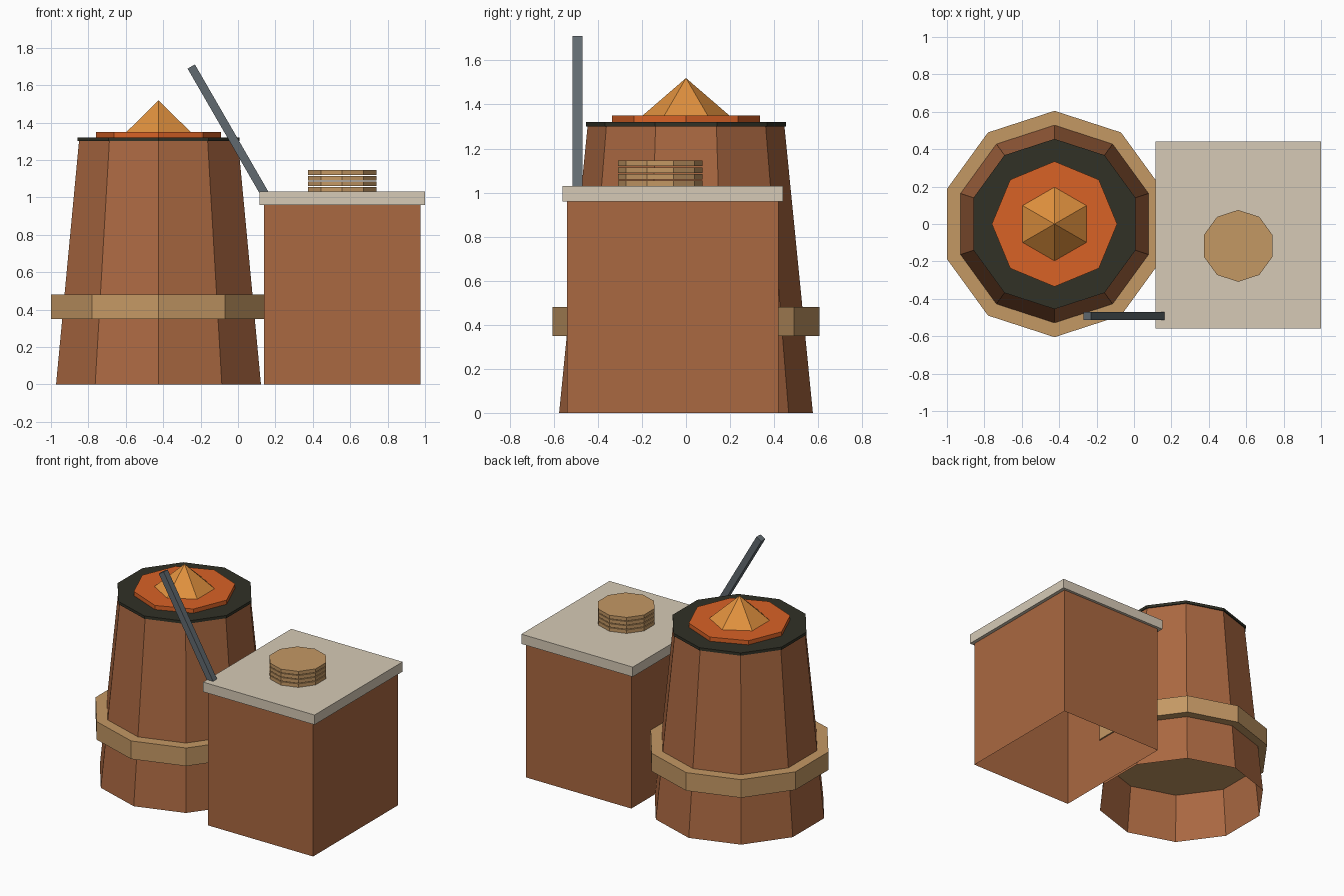
import bpy, math
from mathutils import Matrix, Vector

if "Cube" in bpy.data.objects:
    bpy.data.objects.remove(bpy.data.objects["Cube"])


def lin(c):
    c /= 255
    return c / 12.92 if c <= 0.04045 else ((c + 0.055) / 1.055) ** 2.4


def material(name, r, g, b):
    m = bpy.data.materials.new(name)
    m.diffuse_color = (lin(r), lin(g), lin(b), 1)
    m.use_nodes = True
    m.node_tree.nodes["Principled BSDF"].inputs["Base Color"].default_value = m.diffuse_color
    return m


CLAY = material("clay", 170, 104, 65)
TAN = material("tan", 196, 152, 100)
STONE = material("pale_stone", 214, 202, 182)
CHAR = material("charred_rim", 49, 49, 38)
EMBER = material("ember_orange", 217, 98, 38)
FLAME = material("flame_gold", 224, 145, 62)
IRON = material("iron", 97, 106, 112)


def add_mesh(name, verts, faces, mat):
    me = bpy.data.meshes.new(name)
    me.from_pydata(verts, [], faces)
    me.materials.append(mat)
    ob = bpy.data.objects.new(name, me)
    bpy.context.collection.objects.link(ob)
    return ob


def prism(name, n, center, r0, r1, z0, z1, mat, caps=True):
    """n-sided frustum (or pyramid when r1 is 0), first corner towards +y."""
    cx, cy = center
    ring = [(math.cos(math.pi / 2 + math.tau * i / n),
             math.sin(math.pi / 2 + math.tau * i / n)) for i in range(n)]
    verts = [(cx + r0 * c, cy + r0 * s, z0) for c, s in ring]
    if r1 == 0:
        verts.append((cx, cy, z1))
        faces = [(i, (i + 1) % n, n) for i in range(n)]
    else:
        verts += [(cx + r1 * c, cy + r1 * s, z1) for c, s in ring]
        faces = [(i, (i + 1) % n, n + (i + 1) % n, n + i) for i in range(n)]
        if caps:
            faces.append(tuple(range(n, 2 * n)))
    if caps:
        faces.append(tuple(reversed(range(n))))
    return add_mesh(name, verts, faces, mat)


def box(name, x, y, z, mat, caps=True):
    verts = [(a, b, c) for c in z for a, b in
             ((x[0], y[0]), (x[1], y[0]), (x[1], y[1]), (x[0], y[1]))]
    faces = [(i, (i + 1) % 4, 4 + (i + 1) % 4, 4 + i) for i in range(4)]
    if caps:
        faces += [(3, 2, 1, 0), (4, 5, 6, 7)]
    return add_mesh(name, verts, faces, mat)


# Clay oven: open-bottomed body, solid band, rim, embers and flame
OVEN = (-0.425, 0)
prism("oven_body", 10, OVEN, 0.576, 0.447, 0, 1.30, CLAY, caps=False)
prism("oven_band", 10, OVEN, 0.605, 0.605, 0.35, 0.48, TAN)
prism("oven_rim", 10, OVEN, 0.455, 0.455, 1.30, 1.32, CHAR)
prism("ember_bed", 8, OVEN, 0.335, 0.335, 1.31, 1.35, EMBER)
prism("flame", 6, OVEN, 0.197, 0, 1.35, 1.52, FLAME)

# Counter: open-bottomed base with a stone slab
box("counter_base", (0.14, 0.975), (-0.54, 0.42), (0, 0.96), CLAY, caps=False)
box("counter_top", (0.115, 1.0), (-0.56, 0.44), (0.96, 1.03), STONE)

# Stack of flat breads
for i in range(4):
    z = 1.03 + 0.03 * i
    prism(f"flatbread_{i + 1}", 10, (0.557, -0.117), 0.192, 0.192, z, z + 0.025, TAN)

# Iron rod leaning off the counter edge
w = 0.0225
rod = box("iron_rod", (-w, w), (-w, w), (-0.4, 0.4), IRON)
rod.data.transform(Matrix.Translation(Vector((-0.05, -0.492, 1.353)))
                   @ Matrix.Rotation(math.radians(-30), 4, 'Y'))
